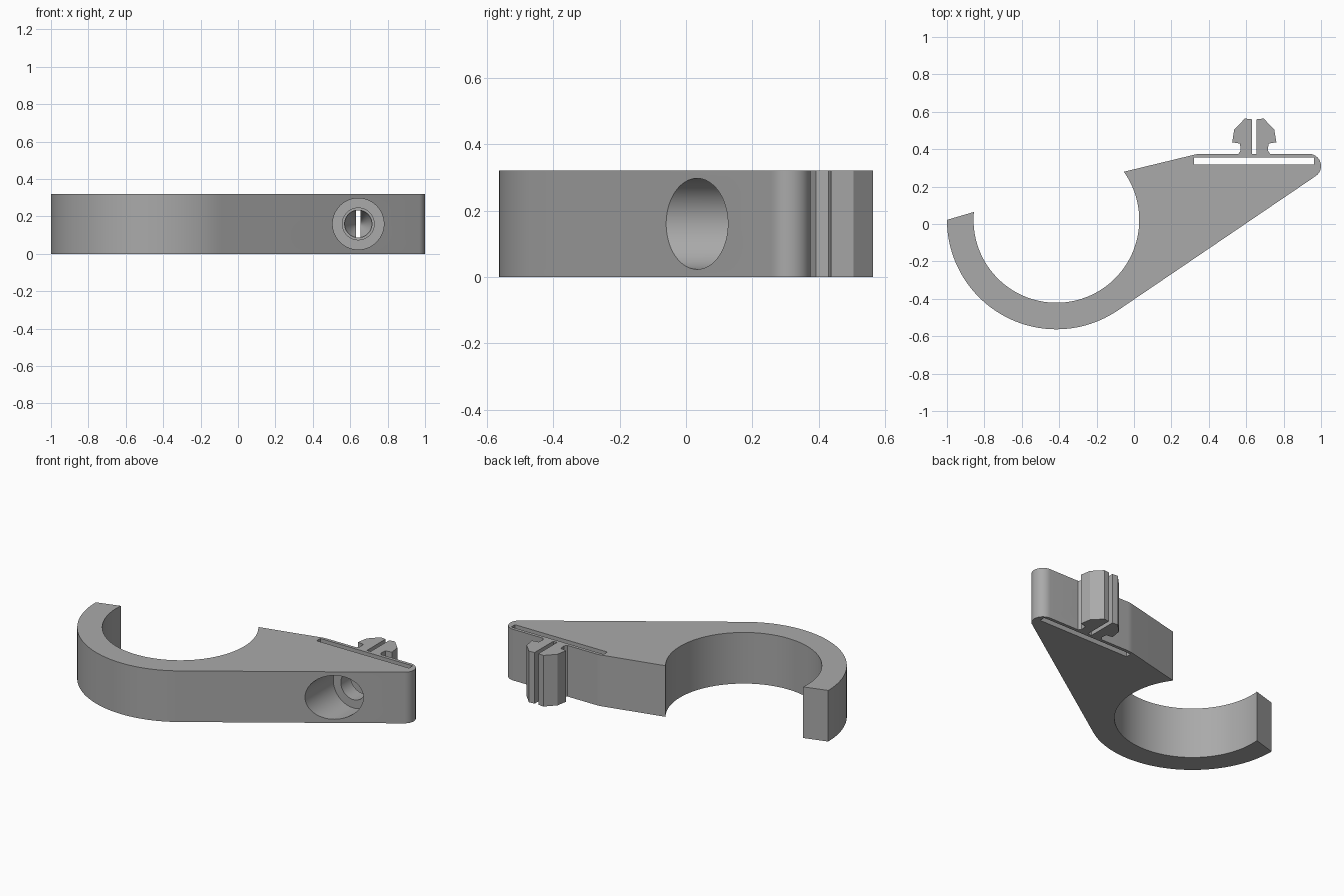
import bpy, bmesh
from math import cos, sin, radians, pi
from mathutils import Matrix, Vector

cube = bpy.data.objects.get("Cube")
if cube:
    bpy.data.objects.remove(cube, do_unlink=True)

HEIGHT = 0.32
SCREW_X = 0.643
HOOK = (-0.415, 0.022)

grey = bpy.data.materials.new("plain grey")
grey.use_nodes = True
colour = (0.4, 0.4, 0.4, 1)
grey.diffuse_color = colour
grey.node_tree.nodes["Principled BSDF"].inputs["Base Color"].default_value = colour


def make_object(name, bm):
    bmesh.ops.recalc_face_normals(bm, faces=bm.faces)
    mesh = bpy.data.meshes.new(name)
    bm.to_mesh(mesh)
    bm.free()
    mesh.materials.append(grey)
    obj = bpy.data.objects.new(name, mesh)
    bpy.context.collection.objects.link(obj)
    return obj


def prism(name, outline, z0=0, z1=HEIGHT):
    bm = bmesh.new()
    face = bm.faces.new([bm.verts.new((x, y, z0)) for x, y in outline])
    new = bmesh.ops.extrude_face_region(bm, geom=[face])["geom"]
    verts = [v for v in new if isinstance(v, bmesh.types.BMVert)]
    bmesh.ops.translate(bm, verts=verts, vec=(0, 0, z1 - z0))
    return make_object(name, bm)


def arc(centre, radius, start, end, steps):
    angles = [radians(start + (end - start) * i / steps) for i in range(steps + 1)]
    return [(centre[0] + radius * cos(a), centre[1] + radius * sin(a)) for a in angles]


def lathe(name, profile, steps=64):
    # Revolve (radius, y) points about the screw axis
    bm = bmesh.new()
    verts = [bm.verts.new((r, y, 0)) for r, y in profile]
    edges = [bm.edges.new(pair) for pair in zip(verts, verts[1:])]
    bmesh.ops.spin(bm, geom=verts + edges, cent=(0, 0, 0), axis=(0, 1, 0),
                   angle=2 * pi, steps=steps)
    bmesh.ops.remove_doubles(bm, verts=bm.verts, dist=1e-5)
    bmesh.ops.translate(bm, verts=bm.verts, vec=(SCREW_X, 0, HEIGHT / 2))
    return make_object(name, bm)


def activate(obj):
    bpy.ops.object.select_all(action='DESELECT')
    obj.select_set(True)
    bpy.context.view_layer.objects.active = obj


def cut(obj, cutter):
    mod = obj.modifiers.new("cut", 'BOOLEAN')
    mod.operation = 'DIFFERENCE'
    mod.solver = 'EXACT'
    mod.object = cutter
    activate(obj)
    bpy.ops.object.modifier_apply(modifier=mod.name)


# Hook and wedge-shaped arm, in one plan outline
outline = arc(HOOK, 0.585, 180, 303.7, 48)
outline += arc((0.935, 0.31), 0.065, -56.3, 90, 16)
outline += arc((0.36, 0.215), 0.16, 90, 104, 4)
outline += arc(HOOK, 0.443, 35.5, -185.5, 80)
body = prism("hook_arm", outline)

# Strap slot right through the arm
slot = prism("slot_cutter", [(0.322, 0.318), (0.962, 0.318), (0.962, 0.355), (0.322, 0.355)],
             -0.1, HEIGHT + 0.1)

# Stepped screw hole ending in a point between the prongs
bore = lathe("bore_cutter", [(0, -0.3), (0.137, -0.3), (0.137, 0.22), (0.085, 0.22),
                             (0.085, 0.337), (0.073, 0.337), (0.073, 0.375), (0, 0.53)])
cut(body, slot)
cut(body, bore)

# Pair of barbed snap prongs
barb = [(0.013, 0.375), (0.085, 0.375), (0.073, 0.392), (0.076, 0.43), (0.118, 0.437),
        (0.107, 0.505), (0.05, 0.564), (0.013, 0.56)]
parts = [body]
for side, name in ((-1, "right_prong"), (1, "left_prong")):
    prong = prism(name, [(SCREW_X + side * x, y) for x, y in barb])
    cut(prong, bore)
    parts.append(prong)

for cutter in (slot, bore):
    bpy.data.objects.remove(cutter, do_unlink=True)

for obj in parts:
    activate(obj)
    bpy.ops.object.shade_smooth_by_angle(angle=radians(25))
